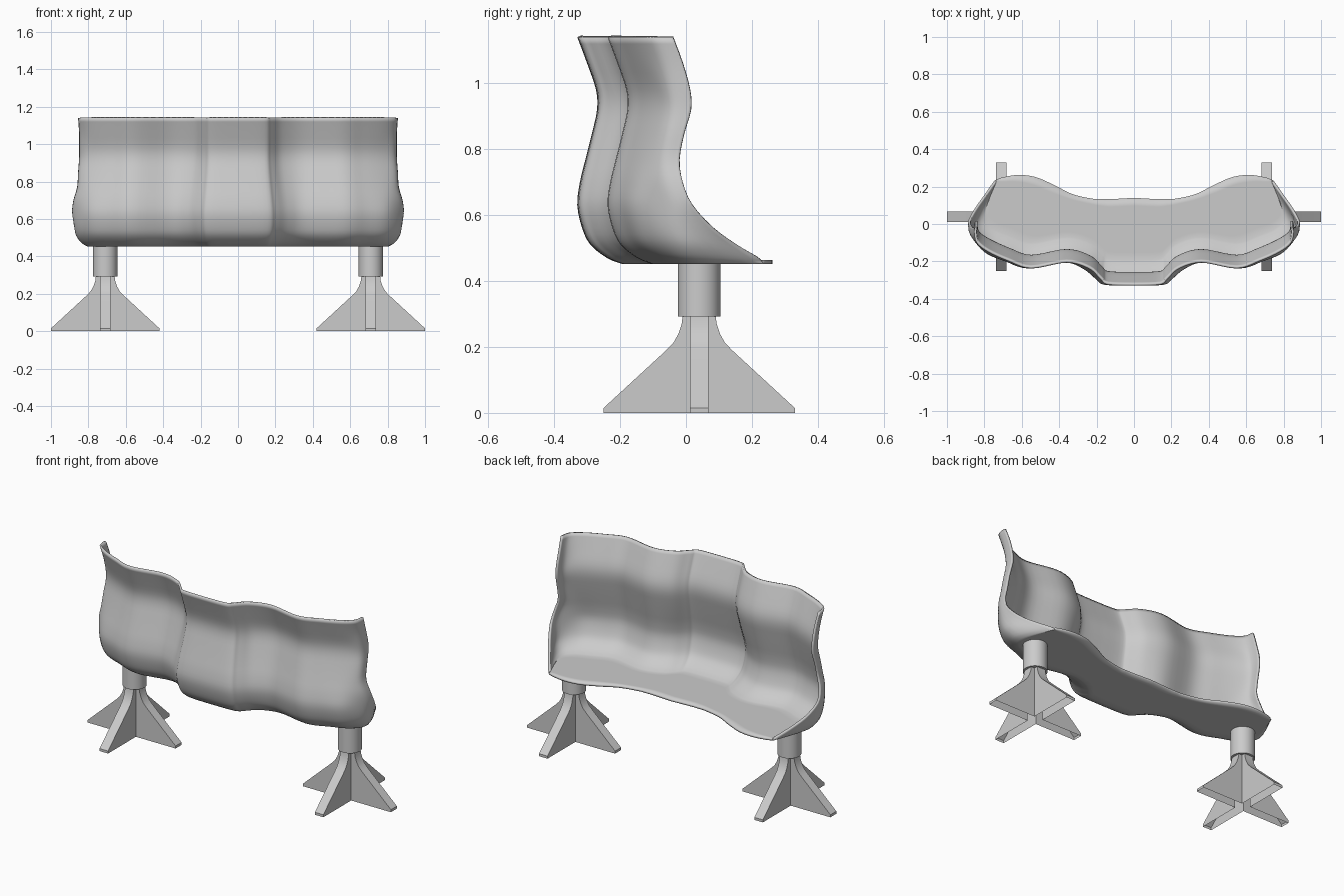
import bpy, bmesh, math
from mathutils import Vector

cube = bpy.data.objects.get("Cube")
if cube:
    bpy.data.objects.remove(cube, do_unlink=True)

grey = bpy.data.materials.new("mid_grey")
grey.use_nodes = True
colour = (0.6, 0.6, 0.6, 1)
grey.diffuse_color = colour
grey.node_tree.nodes["Principled BSDF"].inputs["Base Color"].default_value = colour


def make_object(name, bm, smooth_angle=None):
    mesh = bpy.data.meshes.new(name)
    bm.to_mesh(mesh)
    bm.free()
    mesh.materials.append(grey)
    obj = bpy.data.objects.new(name, mesh)
    bpy.context.collection.objects.link(obj)
    if smooth_angle:
        bpy.ops.object.select_all(action="DESELECT")
        obj.select_set(True)
        bpy.context.view_layer.objects.active = obj
        bpy.ops.object.shade_smooth_by_angle(angle=math.radians(smooth_angle))
    return obj


def spline(points, steps):
    """Smooth curve through points of any dimension."""
    points = [Vector(p) for p in points]
    padded = [points[0]] + points + [points[-1]]
    result = []
    for a, b, c, d in zip(padded, padded[1:], padded[2:], padded[3:]):
        for i in range(steps):
            t = i / steps
            result.append(b + (c - a) * (t / 2)
                          + (a * 2 - b * 5 + c * 4 - d) * (t * t / 2)
                          + (b * 3 - a - c * 3 + d) * (t ** 3 / 2))
    return result + [points[-1]]


def mirrored(half, z):
    right = [Vector((p[0], p[1], z)) for p in half]
    left = [Vector((-p.x, p.y, z)) for p in reversed(right[1:])]
    return left + right


# Bench shell: half plan of the backrest at its waist, from centre to corner
waist = [(0, -.27), (.14, -.265), (.18, -.235), (.24, -.18),
         (.36, -.147), (.55, -.178), (.67, -.14), (.78, -.09)]
# Height, depth shift, flare, side wall x and y, free edge x and y
levels = [
    (1.14, -.06, 0, .842, -.1, .855, -.04),
    (1.06, -.03, 0, .838, -.07, .85, -.01),
    (.98, -.003, 0, .838, -.05, .85, .012),
    (.92, 0, 0, .84, -.045, .85, .015),
    (.85, -.015, .02, .845, -.06, .855, -.005),
    (.77, -.035, .06, .85, -.075, .86, -.02),
    (.7, -.052, .1, .868, -.07, .88, -.01),
    (.63, -.06, .13, .878, -.05, .885, .02),
    (.56, -.045, .12, .875, -.03, .85, .085),
    (.51, -.02, .08, .865, 0, .8, .155),
    (.47, .03, .02, .835, .03, .755, .22),
    (.452, .075, -.04, .8, .06, .74, .235),
]
front_edge = [(0, .14), (.12, .133), (.17, .133), (.22, .135), (.33, .16),
              (.43, .21), (.53, .252), (.62, .262), (.7, .25), (.74, .235)]

rows = []
for z, shift, flare, sx, sy, ex, ey in spline(levels, 3):
    plan = []
    for i, (x, y) in enumerate(waist):
        scale = 1 + flare if i < 4 else 1 + flare / 5
        plan.append((x * scale, y + shift))
    plan += [(sx, sy), (ex, ey)]
    rows.append(mirrored(spline(plan, 5), z))

# Seat floor continues from the lowest wall row to the front edge
floor_back = rows[-1]
floor_front = mirrored(spline(front_edge, 5), floor_back[0].z)
for i in range(1, 9):
    rows.append([a.lerp(b, i / 8) for a, b in zip(floor_back, floor_front)])

bm = bmesh.new()
grid = [[bm.verts.new(p) for p in row] for row in rows]
for upper, lower in zip(grid, grid[1:]):
    for i in range(len(upper) - 1):
        bm.faces.new((upper[i], lower[i], lower[i + 1], upper[i + 1]))
bmesh.ops.remove_doubles(bm, verts=bm.verts, dist=0.0001)
shell = make_object("bench_shell", bm, 50)
thickness = shell.modifiers.new("thickness", "SOLIDIFY")
thickness.thickness = 0.012
thickness.offset = -1
shell.modifiers.move(len(shell.modifiers) - 1, 0)

# Pedestals: a round post on four flared fins, hollow underneath
LEG_X, LEG_Y, FIN = 0.71, 0.04, 0.028
fin_profile = [(.05, .295), (.053, .27), (.063, .24), (.078, .213),
               (.1, .19), (.29, .015), (.29, 0)]

for side, x in (("left", LEG_X), ("right", -LEG_X)):
    bm = bmesh.new()
    bmesh.ops.create_cone(bm, cap_ends=True, segments=32,
                          radius1=0.065, radius2=0.065, depth=0.165)
    post = make_object(side + "_post", bm, 40)
    post.location = (x, LEG_Y, 0.375)

    bm = bmesh.new()
    for quarter in range(4):
        turn = quarter * math.pi / 2
        edges = []
        for s in (-1, 1):
            outline = fin_profile + [(FIN, 0), (FIN, fin_profile[0][1])]
            verts = []
            for r, z in outline:
                p = Vector((r * math.cos(turn) - s * FIN * math.sin(turn),
                            r * math.sin(turn) + s * FIN * math.cos(turn), z))
                verts.append(bm.verts.new(p))
            bm.faces.new(verts if s < 0 else verts[::-1])
            edges.append(verts[:len(fin_profile)])
        near, far = edges
        for i in range(len(near) - 1):
            bm.faces.new((near[i], near[i + 1], far[i + 1], far[i]))
    bmesh.ops.remove_doubles(bm, verts=bm.verts, dist=0.0001)
    bmesh.ops.recalc_face_normals(bm, faces=bm.faces)
    fins = make_object(side + "_fins", bm, 25)
    fins.location = (x, LEG_Y, 0)
